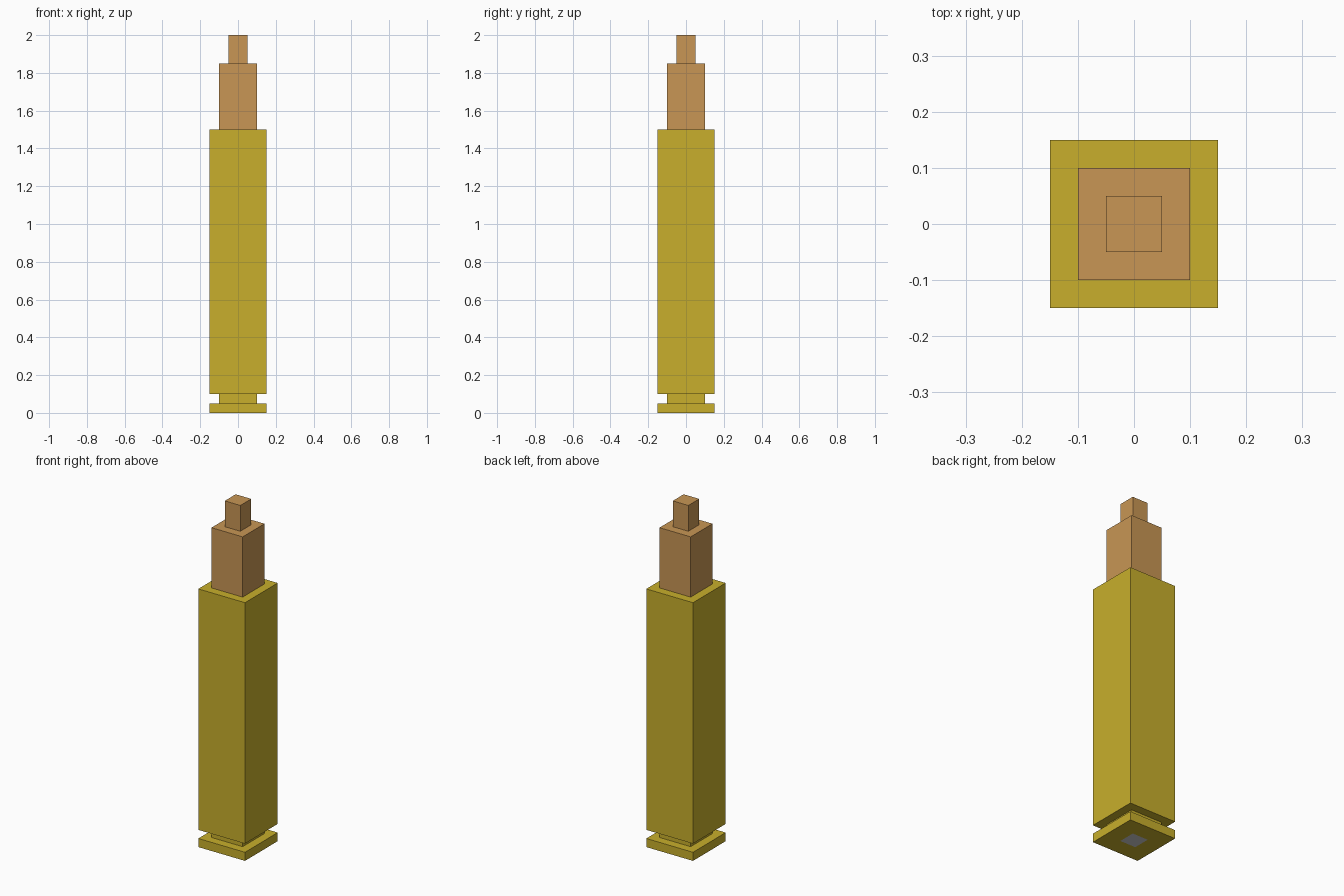
import bpy
import bmesh

if "Cube" in bpy.data.objects:
    bpy.data.objects.remove(bpy.data.objects["Cube"])


def material(name, rgb):
    mat = bpy.data.materials.new(name)
    mat.diffuse_color = (*rgb, 1.0)
    mat.use_nodes = True
    mat.node_tree.nodes["Principled BSDF"].inputs["Base Color"].default_value = mat.diffuse_color
    return mat


def square_loft(name, profile, mat=None):
    """Closed square-section body from (half_width, z) steps, bottom to top."""
    bm = bmesh.new()
    rings = [[bm.verts.new((sx * h, sy * h, z))
              for sx, sy in ((-1, -1), (1, -1), (1, 1), (-1, 1))]
             for h, z in profile]
    for low, high in zip(rings, rings[1:]):
        for i in range(4):
            j = (i + 1) % 4
            bm.faces.new((low[i], low[j], high[j], high[i]))
    bm.faces.new(rings[0][::-1])
    bm.faces.new(rings[-1])
    bmesh.ops.recalc_face_normals(bm, faces=bm.faces)
    mesh = bpy.data.meshes.new(name)
    bm.to_mesh(mesh)
    bm.free()
    obj = bpy.data.objects.new(name, mesh)
    bpy.context.collection.objects.link(obj)
    if mat:
        mesh.materials.append(mat)
    return obj


brass = material("brass", (0.58, 0.43, 0.025))
copper = material("copper", (0.58, 0.305, 0.089))

# Brass case: rim, extractor groove, body; the base has a pocket for the primer
square_loft("case", [(0.05, 0.04), (0.05, 0), (0.15, 0), (0.15, 0.05),
                     (0.10, 0.05), (0.10, 0.10), (0.15, 0.10),
                     (0.15, 1.50), (0.10, 1.50)], brass)

# Copper stepped tip
square_loft("bullet_tip", [(0.10, 1.50), (0.10, 1.85), (0.05, 1.85), (0.05, 2.0)], copper)

# Grey primer set flush in the base
square_loft("primer", [(0.05, 0), (0.05, 0.04)])
